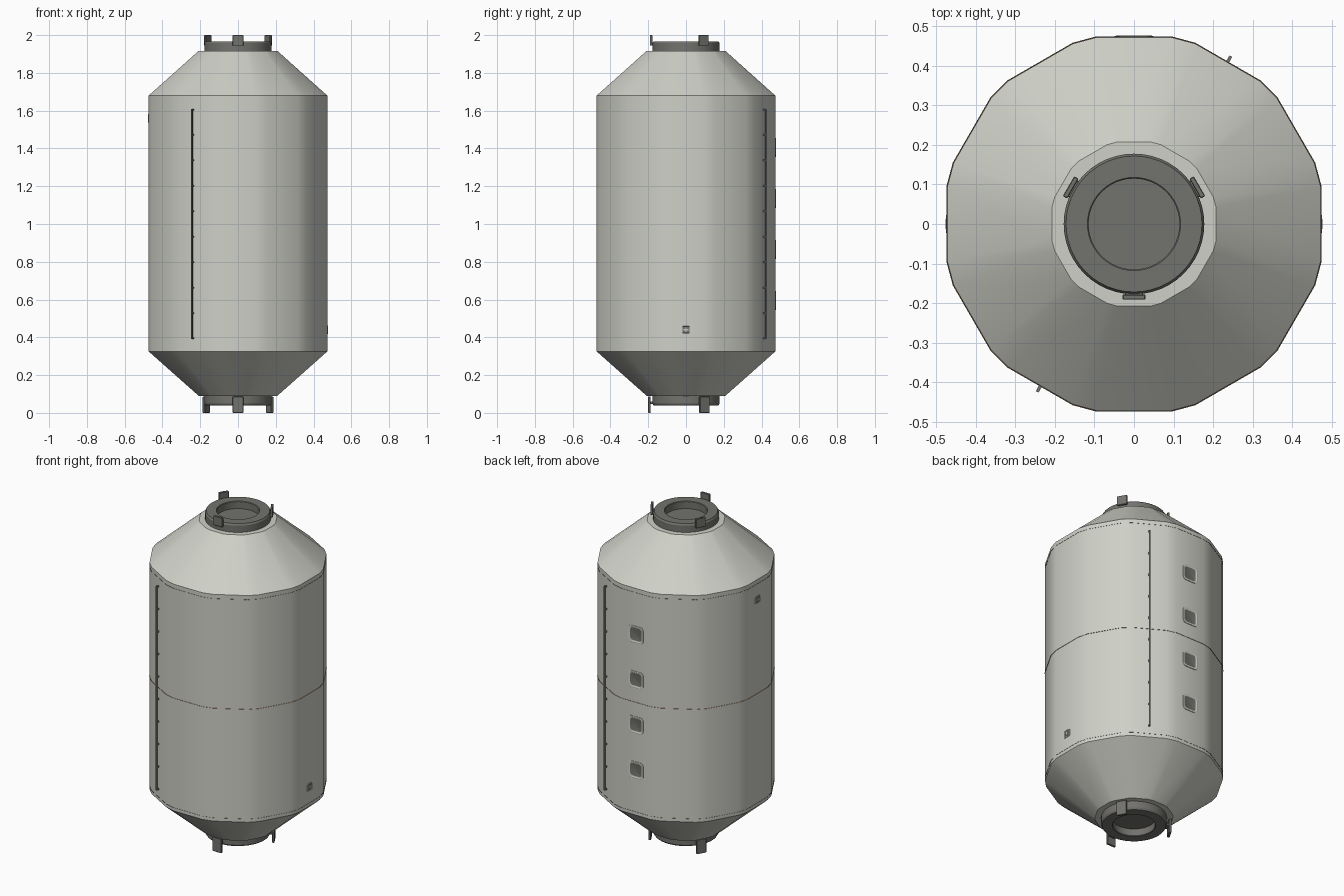
import bpy, bmesh, math
from mathutils import Matrix, Vector

cube = bpy.data.objects.get("Cube")
if cube:
    bpy.data.objects.remove(cube, do_unlink=True)


def material(name, color):
    m = bpy.data.materials.new(name)
    m.use_nodes = True
    m.diffuse_color = (*color, 1)
    m.node_tree.nodes["Principled BSDF"].inputs["Base Color"].default_value = (*color, 1)
    return m


HULL = material("pale grey hull", (0.62, 0.63, 0.57))
DARK = material("dark grey metal", (0.17, 0.168, 0.155))
ORANGE = material("orange seam", (0.75, 0.25, 0.06))


def finish(name, bm, mats, smooth=True):
    bmesh.ops.recalc_face_normals(bm, faces=bm.faces)
    mesh = bpy.data.meshes.new(name)
    bm.to_mesh(mesh)
    bm.free()
    for m in mats:
        mesh.materials.append(m)
    ob = bpy.data.objects.new(name, mesh)
    bpy.context.collection.objects.link(ob)
    if smooth:
        bpy.ops.object.select_all(action="DESELECT")
        ob.select_set(True)
        bpy.context.view_layer.objects.active = ob
        bpy.ops.object.shade_smooth_by_angle(angle=math.radians(30))
    return ob


def loft(bm, outline, steps, cap=True, mat=Matrix()):
    """Skin scaled copies of an outline; steps are (scale, height)."""
    rings = [[bm.verts.new(mat @ Vector((x * s, y * s, z))) for x, y in outline]
             for s, z in steps]
    n = len(outline)
    for a, b in zip(rings, rings[1:]):
        for i in range(n):
            bm.faces.new((a[i], a[(i + 1) % n], b[(i + 1) % n], b[i]))
    if cap:
        bm.faces.new(rings[0])
        return bm.faces.new(rings[-1])


def box(bm, size, mat):
    bmesh.ops.create_cube(bm, size=1, matrix=mat @ Matrix.Diagonal((*size, 1)))


def around(deg):
    return Matrix.Rotation(math.radians(deg), 4, "Z")


def on_wall(deg, z):
    """Local z points out of the wall, local y points up."""
    axes = Matrix(((0, 0, 1), (1, 0, 0), (0, 1, 0))).to_4x4()
    return around(deg) @ Matrix.Translation((APOTHEM, 0, z)) @ axes


def circle(n):
    return [(math.cos(2 * math.pi * i / n), math.sin(2 * math.pi * i / n)) for i in range(n)]


def rounded_square(half, radius, seg=4):
    pts = []
    for q in range(4):
        for i in range(seg + 1):
            a = math.pi / 2 * (q + i / seg)
            cx = (half - radius) * (1 if q in (0, 3) else -1)
            cy = (half - radius) * (1 if q < 2 else -1)
            pts.append((cx + radius * math.cos(a), cy + radius * math.sin(a)))
    return pts


# Twelve wide flats with narrow bevels between them
RADIUS = 0.482
HALF = math.radians(11.3)
APOTHEM = RADIUS * math.cos(HALF)
hull_outline = []
for k in range(12):
    for side in (-HALF, HALF):
        a = math.radians(30 * k) + side
        hull_outline.append((RADIUS * math.cos(a), RADIUS * math.sin(a)))

# Hull with conical ends
bm = bmesh.new()
neck = 0.212 / RADIUS
loft(bm, hull_outline, [(neck, 0.09), (1, 0.325), (1, 1.68), (neck, 1.917)])
finish("hull", bm, [HULL])

# Thin seam rings
for name, z, mat, scale in (("middle_seam", 1.0, ORANGE, 1.005),
                            ("upper_seam", 1.655, DARK, 1.003),
                            ("lower_seam", 0.345, DARK, 1.003)):
    bm = bmesh.new()
    loft(bm, hull_outline, [(0.98, z), (scale, z)], cap=False)
    finish(name, bm, [mat], smooth=False)

# Docking rings with a recessed hatch, and three guide tabs each
ring_steps = [(0.178, 0), (0.178, 0.04), (0.172, 0.05), (0.118, 0.05), (0.115, 0.047), (0.115, 0.006)]
for name, base, up, tab_z, tab_h, tab_r in (("upper", 1.917, 1, 1.972, 0.056, 0.185),
                                            ("lower", 0.09, -1, 0.043, 0.086, 0.194)):
    bm = bmesh.new()
    loft(bm, circle(48), [(r, base + up * h) for r, h in ring_steps])
    finish(name + "_docking_ring", bm, [DARK])
    bm = bmesh.new()
    for deg in (30, 150, 270):
        place = around(deg) @ Matrix.Translation((tab_r, 0, tab_z))
        box(bm, (0.013, 0.058, tab_h), place)
        # Bracket tying the tab to the ring
        inner = Matrix.Translation((0.5 * (0.17 + tab_r), 0, base + up * 0.036))
        box(bm, (tab_r - 0.17, 0.046, 0.014), around(deg) @ inner)
    bmesh.ops.bevel(bm, geom=bm.edges[:], offset=0.002, segments=1, affect="EDGES")
    finish(name + "_guide_tabs", bm, [DARK], smooth=False)

# Handrails with standoffs
for name, deg in (("front_handrail", 240), ("back_handrail", 60)):
    bm = bmesh.new()
    turn = around(deg)
    box(bm, (0.007, 0.007, 1.22), turn @ Matrix.Translation((0.487, 0, 1.0)))
    for i in range(10):
        z = 0.394 + i * 1.212 / 9
        box(bm, (0.02, 0.008, 0.008), turn @ Matrix.Translation((0.477, 0, z)))
    finish(name, bm, [DARK], smooth=False)

# Windows: pale rounded frame sloping in to a dark pane
for i in range(4):
    bm = bmesh.new()
    pane = loft(bm, rounded_square(0.049, 0.018),
                [(1, -0.004), (1, 0.003), (0.93, 0.004), (0.76, 0.001)], mat=on_wall(90, 0.595 + 0.27 * i))
    pane.material_index = 1
    finish(f"window_{i + 1}", bm, [HULL, DARK])

# Small service ports: framed dark plate with a pale cross
for name, deg, z in (("lower_service_port", 0, 0.44), ("upper_service_port", 180, 1.56)):
    bm = bmesh.new()
    place = on_wall(deg, z)
    plate = loft(bm, rounded_square(0.023, 0.008),
                 [(1, -0.004), (1, 0.003), (0.85, 0.003), (0.78, 0.001)], mat=place)
    plate.material_index = 1
    for size in ((0.026, 0.006, 0.004), (0.006, 0.026, 0.004)):
        box(bm, size, place @ Matrix.Translation((0, 0, 0.002)))
    finish(name, bm, [HULL, DARK], smooth=False)
